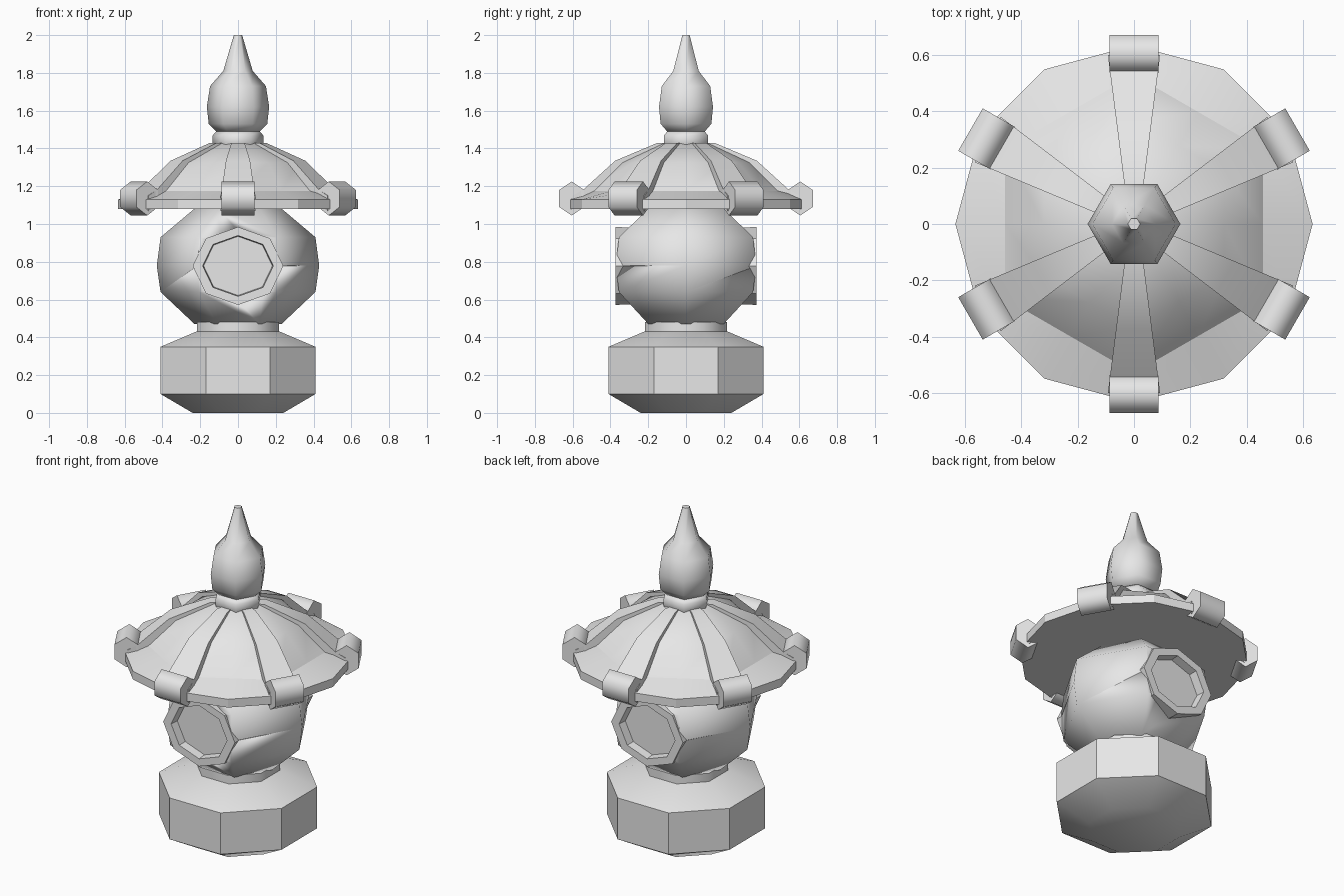
import bpy, bmesh
from math import sin, cos, radians, tau
from mathutils import Matrix, Vector

cube = bpy.data.objects.get("Cube")
if cube:
    bpy.data.objects.remove(cube)

stone = bpy.data.materials.new("grey_stone")
stone.use_nodes = True
stone.diffuse_color = (0.8, 0.8, 0.8, 1)
stone.node_tree.nodes["Principled BSDF"].inputs["Base Color"].default_value = (0.8, 0.8, 0.8, 1)


def finish(name, bm, smooth_angle, matrix=Matrix()):
    """Turn a bmesh into a named stone object, smooth below the given angle."""
    bm.transform(matrix)
    bmesh.ops.recalc_face_normals(bm, faces=bm.faces)
    mesh = bpy.data.meshes.new(name)
    bm.to_mesh(mesh)
    bm.free()
    mesh.materials.append(stone)
    mesh.polygons.foreach_set("use_smooth", [True] * len(mesh.polygons))
    mesh.set_sharp_from_angle(angle=radians(smooth_angle))
    obj = bpy.data.objects.new(name, mesh)
    bpy.context.collection.objects.link(obj)
    return obj


def loft(rings):
    """Skin a stack of point rings and cap both ends."""
    bm = bmesh.new()
    loops = [[bm.verts.new(p) for p in ring] for ring in rings]
    n = len(loops[0])
    for low, high in zip(loops, loops[1:]):
        for i in range(n):
            j = (i + 1) % n
            bm.faces.new((low[i], low[j], high[j], high[i]))
    bm.faces.new(loops[0])
    bm.faces.new(loops[-1])
    return bm


def turned(profile, sides, start=0):
    """Polygonal rings from (corner radius, height) pairs."""
    angles = [radians(start) + tau * i / sides for i in range(sides)]
    return loft([[(r * cos(a), r * sin(a), z) for a in angles] for r, z in profile])


# Eight-sided foot and collar
finish("base", turned([(0.26, 0), (0.444, 0.1), (0.444, 0.35), (0.24, 0.43)], 8, 22.5), 35)
finish("collar", turned([(0.235, 0.41), (0.235, 0.48)], 8, 22.5), 50)

# Six-sided rounded lamp body
body = finish("lamp_body", turned([(0.23, 0.47), (0.41, 0.64), (0.43, 0.78),
                                   (0.41, 0.93), (0.22, 1.09)], 6), 65)

# Recessed windows with octagonal frames, front and back
for side, turn in (("front", 90), ("back", -90)):
    place = (Matrix.Translation((0, 0, 0.778)) @ Matrix.Rotation(radians(turn), 4, "X")
             @ Matrix.Diagonal((1.0, 0.86, 1.0, 1.0)))
    cutter = finish(side + "_window_cutter", turned([(0.215, 0.29), (0.215, 0.5)], 8), 10, place)
    cutter.hide_render = True
    cutter.hide_viewport = True
    cut = body.modifiers.new(side + "_window", "BOOLEAN")
    cut.object = cutter
    cut.solver = "EXACT"
    finish(side + "_window", turned([(0.235, 0.28), (0.24, 0.372), (0.187, 0.372),
                                     (0.182, 0.32)], 8), 20, place)

# Roof: twelve-sided rim rising into a six-sided curved pyramid
rings = []
for r, z, flat in [(0.635, 1.08, 1), (0.635, 1.13, 1), (0.53, 1.175, 0.866),
                   (0.37, 1.325, 0.866), (0.14, 1.425, 0.866)]:
    radii = [r * (1 if i % 2 else flat) for i in range(12)]
    rings.append([(q * cos(tau * i / 12), q * sin(tau * i / 12), z) for i, q in enumerate(radii)])
finish("roof", loft(rings), 29)

# Six tapered ridges, each ending in a rounded tile
for i in range(6):
    spin = Matrix.Rotation(radians(30 + 60 * i), 4, "Z")
    sections = []
    for r, z in [(0.08, 1.43), (0.15, 1.43), (0.375, 1.335), (0.54, 1.185), (0.6, 1.15)]:
        w = 0.016 + 0.128 * r
        sections.append([(r, -w, z - 0.08), (r, w, z - 0.08), (r, w, z), (r, -w, z)])
    finish(f"roof_ridge_{i + 1}", loft(sections), 40, spin)

    lay = (spin @ Matrix.Translation((0.605, 0, 1.135)) @ Matrix.Rotation(radians(90), 4, "X")
           @ Matrix.Diagonal((0.85, 1.0, 1.0, 1.0)))
    finish(f"ridge_tile_{i + 1}", turned([(0.09, -0.087), (0.09, 0.087)], 6, 30), 75, lay)

# Finial on a short six-sided neck
finish("finial_neck", turned([(0.125, 1.4), (0.135, 1.43), (0.135, 1.468), (0.115, 1.49)], 6), 65)
finish("finial", turned([(0.11, 1.485), (0.155, 1.53), (0.165, 1.62), (0.148, 1.73),
                         (0.078, 1.81), (0.022, 2.0)], 6), 65)
